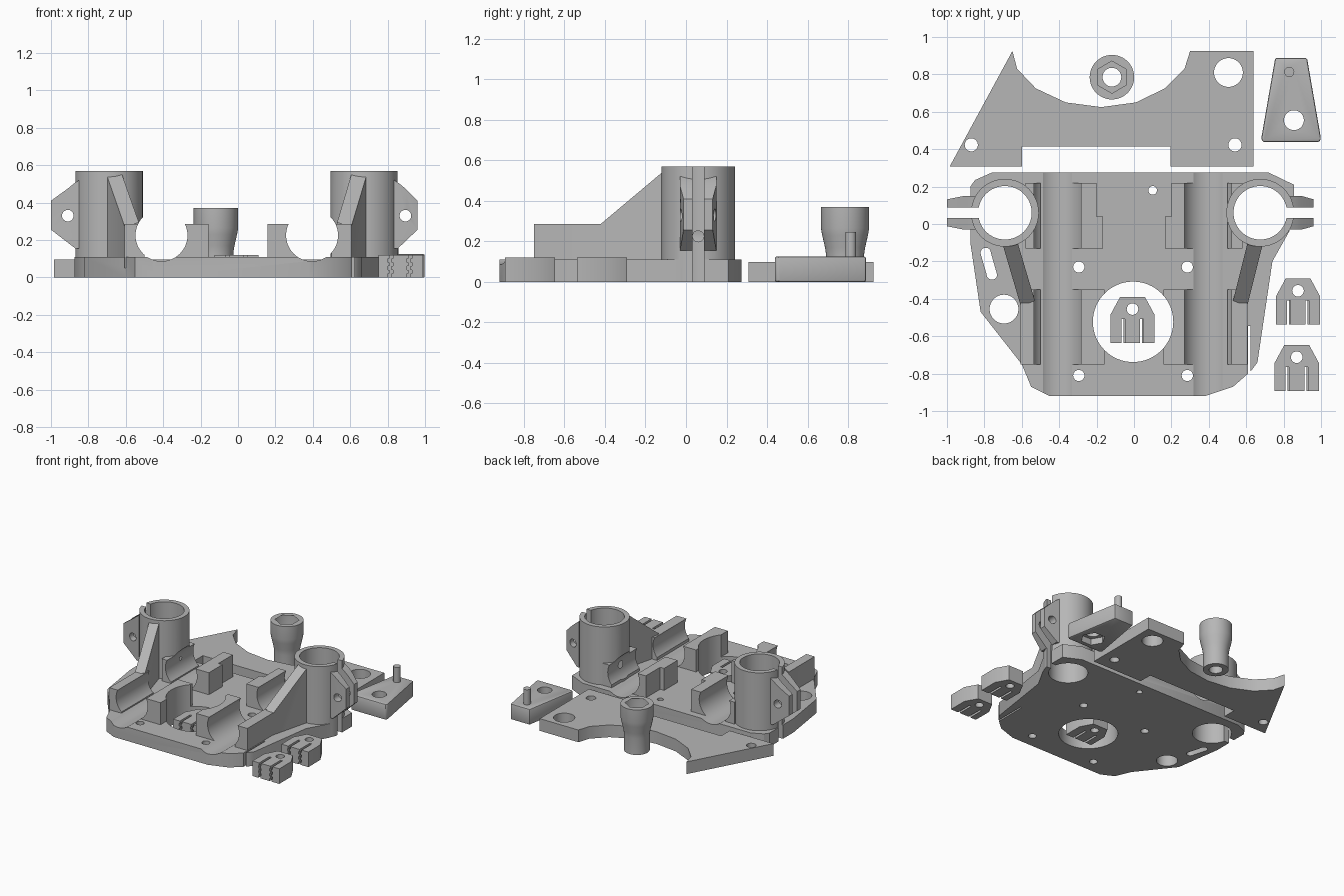
import bpy, bmesh, math
from mathutils import Matrix

if "Cube" in bpy.data.objects:
    bpy.data.objects.remove(bpy.data.objects["Cube"])

grey = bpy.data.materials.new("plain grey")
grey.use_nodes = True
grey.diffuse_color = (0.47, 0.47, 0.47, 1)
grey.node_tree.nodes["Principled BSDF"].inputs["Base Color"].default_value = grey.diffuse_color


# ---- helpers ----
def finish(bm, name):
    bmesh.ops.recalc_face_normals(bm, faces=bm.faces)
    mesh = bpy.data.meshes.new(name)
    bm.to_mesh(mesh)
    bm.free()
    mesh.materials.append(grey)
    ob = bpy.data.objects.new(name, mesh)
    bpy.context.collection.objects.link(ob)
    return ob


def prism(name, pts, lo, hi, axis="z", shape=None):
    """Extrude an outline along z, or an x/z outline along y."""
    bm = bmesh.new()
    verts = [bm.verts.new((a, b, lo) if axis == "z" else (a, lo, b)) for a, b in pts]
    face = bm.faces.new(verts)
    ext = bmesh.ops.extrude_face_region(bm, geom=[face])["geom"]
    for v in ext:
        if isinstance(v, bmesh.types.BMVert):
            setattr(v.co, axis, hi)
    for v in bm.verts:
        if shape:
            shape(v)
    return finish(bm, name)


def box(name, x0, x1, y0, y1, z0, z1):
    return prism(name, [(x0, y0), (x1, y0), (x1, y1), (x0, y1)], z0, z1)


def ring(x, y, r, n=48, turn=0.0):
    return [(x + r * math.cos(turn + math.tau * i / n),
             y + r * math.sin(turn + math.tau * i / n)) for i in range(n)]


def hole(x, y, r, lo=-1, hi=1, n=48, turn=0.0):
    return prism("cutter", ring(x, y, r, n, turn), lo, hi)


def combine(target, others, operation):
    for ob in others:
        mod = target.modifiers.new("join", "BOOLEAN")
        mod.operation, mod.solver, mod.object = operation, "EXACT", ob
        apply_mods(target)
        bpy.data.objects.remove(ob)


def apply_mods(ob):
    bpy.context.view_layer.update()
    dg = bpy.context.evaluated_depsgraph_get()
    mesh = bpy.data.meshes.new_from_object(ob.evaluated_get(dg))
    ob.modifiers.clear()
    ob.data = mesh


def smooth(ob):
    bpy.ops.object.select_all(action="DESELECT")
    ob.select_set(True)
    bpy.context.view_layer.objects.active = ob
    bpy.ops.object.shade_smooth_by_angle(angle=math.radians(30))


# ---- carriage base ----
base = prism("carriage_base", [
    (-0.76, 0.275), (-0.85, 0.235), (-0.875, 0.2), (-0.875, -0.1), (-0.82, -0.47),
    (-0.6, -0.75), (-0.55, -0.87), (-0.45, -0.92), (0.38, -0.92), (0.53, -0.87),
    (0.61, -0.8), (0.63, -0.78), (0.66, -0.74), (0.74, -0.2), (0.83, -0.04),
    (0.855, 0.06), (0.855, 0.21), (0.72, 0.275)], 0, 0.11)

TOP = 0.285
adds, cuts = [], []
for s, cx, reach in ((-1, -0.69, 0.31), (1, 0.675, 0.285)):
    def side(name, a, b, y0, y1):
        adds.append(box(name, min(s * a, s * b), max(s * a, s * b), y0, y1, 0.05, TOP))

    # rod holder blocks
    side("front_outer_block", 0.5, 0.607, -0.75, -0.35)
    side("front_inner_block", 0.2, 0.4, -0.75, -0.35)
    side("front_inner_lip", 0.157, 0.21, -0.75, -0.35)
    side("rear_outer_block", 0.5, 0.58, -0.13, 0.22)
    side("rear_inner_block", 0.2, 0.4, -0.13, 0.22)
    side("rear_inner_step", 0.165, 0.21, -0.13, 0.04)

    # upright tube
    adds.append(prism("tube", ring(cx, 0.06, 0.181, 64), 0, 0.57))

    # clamp ears, thinner towards the tip
    def taper(v):
        if abs(v.co.x - cx) > 0.24:
            v.co.y = 0.06 + (v.co.y - 0.06) * 0.8
    ear = [(0.16, 0.52), (0.19, 0.5), (0.22, 0.475), (reach, 0.41),
           (reach, 0.255), (0.18, 0.155), (0.16, 0.155)]
    adds.append(prism("ear", [(cx + s * d, z) for d, z in ear], -0.03, 0.15, "y", taper))
    cuts.append(prism("cutter", ring(cx + s * 0.22, 0.33, 0.031, 32), -0.3, 0.3, "y"))

    # sloping rib from tube to front holder
    def slope(v):
        if v.co.z > 0.1:
            v.co.z = 0.53 + (v.co.y + 0.13) * 0.84
    adds.append(prism("rib", [(cx - s * 0.065, -0.09), (cx + s * 0.018, -0.09),
                              (s * 0.605, -0.44), (s * 0.53, -0.41)], 0.05, 0.6, "z", slope))

    # tube bore, clamp slit and rod channel
    cuts.append(hole(cx, 0.06, 0.143, n=64))
    x0, x1 = sorted((cx + s * 0.08, cx + s * 0.5))
    cuts.append(box("cutter", x0, x1, 0.031, 0.088, -1, 1))
    cuts.append(prism("cutter", ring(-0.409 if s < 0 else 0.396, 0.225, 0.139), -2, 2, "y"))

combine(base, adds, "UNION")

# openings through the base
cuts.append(hole(-0.005, -0.523, 0.215, n=64))
cuts.append(hole(-0.695, -0.455, 0.077))
cuts.append(hole(0.1, 0.18, 0.023, n=24))
for x in (-0.295, 0.285):
    for y in (-0.23, -0.81):
        cuts.append(hole(x, y, 0.03, n=24))
cuts.append(box("cutter", 0.609, 0.622, -1, -0.545, -1, 1))
arc = [math.pi * i / 10 for i in range(11)]
slot = [(-0.793 + 0.028 * math.cos(a), -0.155 + 0.028 * math.sin(a)) for a in arc]
slot += [(-0.76 - 0.028 * math.cos(a), -0.27 - 0.028 * math.sin(a)) for a in arc]
cuts.append(prism("cutter", slot, -1, 1))
combine(base, cuts, "DIFFERENCE")

# ---- rear plate ----
plate = prism("rear_plate", [
    (-0.985, 0.308), (-0.6, 0.308), (-0.6, 0.415), (0.195, 0.415), (0.195, 0.308),
    (0.64, 0.308), (0.64, 0.925), (0.3, 0.925), (0.27, 0.83), (0.165, 0.725),
    (0.01, 0.65), (-0.175, 0.625), (-0.365, 0.65), (-0.525, 0.725), (-0.625, 0.83),
    (-0.65, 0.925)], 0, 0.097)
combine(plate, [hole(-0.865, 0.81, 0.077), hole(0.505, 0.81, 0.077),
                hole(-0.87, 0.423, 0.035), hole(0.54, 0.423, 0.035)], "DIFFERENCE")

# ---- flared spacer with hexagon socket ----
bm = bmesh.new()
profile = [(0, 0), (0.093, 0), (0.093, 0.13), (0.099, 0.17), (0.113, 0.23),
           (0.119, 0.265), (0.119, 0.37), (0, 0.37)]
line = [bm.verts.new((r, 0, z)) for r, z in profile]
edges = [bm.edges.new(pair) for pair in zip(line, line[1:])]
bmesh.ops.spin(bm, geom=line + edges, cent=(0, 0, 0), axis=(0, 0, 1),
               angle=math.tau, steps=48)
bmesh.ops.remove_doubles(bm, verts=bm.verts, dist=0.0005)
bmesh.ops.transform(bm, matrix=Matrix.Translation((-0.118, 0.785, 0)), verts=bm.verts)
spacer = finish(bm, "spacer")
combine(spacer, [hole(-0.118, 0.785, 0.05),
                 hole(-0.118, 0.785, 0.086, 0.2, 1, 6, math.pi / 2)], "DIFFERENCE")

# ---- tapered foot plate with pin ----
foot = prism("tapered_plate", [(0.69, 0.438), (0.99, 0.438), (1.0, 0.455), (0.925, 0.888),
                               (0.755, 0.888), (0.68, 0.455)], 0, 0.125)
bev = foot.modifiers.new("edge", "BEVEL")
bev.width, bev.segments = 0.012, 2
apply_mods(foot)
combine(foot, [prism("pin", ring(0.83, 0.813, 0.027, 24), 0.05, 0.245)], "UNION")
combine(foot, [hole(0.855, 0.555, 0.053),
               hole(0.855, 0.555, 0.09, -1, 0.05, 6)], "DIFFERENCE")


# ---- toothed belt clips ----
def clip(name, x, y):
    ob = prism(name, [(x - 0.118, y), (x + 0.118, y), (x + 0.118, y + 0.15), (x + 0.066, y + 0.246),
                      (x - 0.066, y + 0.246), (x - 0.118, y + 0.15)], 0, 0.12)
    tools = [hole(x, y + 0.18, 0.031, n=24)]
    for dx in (-0.055, 0.045):
        # zigzag slot
        left = [(x + dx - (0.012 if i // 2 % 2 else 0.004), -0.02 + 0.02 * ((i + 1) // 2))
                for i in range(16)]
        right = [(a + 0.018, z) for a, z in reversed(left)]
        tools.append(prism("cutter", left + right, y - 0.1, y + 0.128, "y"))
    combine(ob, tools, "DIFFERENCE")
    return ob


clips = [clip("belt_clip_rear", 0.877, -0.537), clip("belt_clip_front", 0.87, -0.892),
         clip("belt_clip_centre", -0.008, -0.635)]

for part in [base, plate, spacer, foot] + clips:
    smooth(part)
